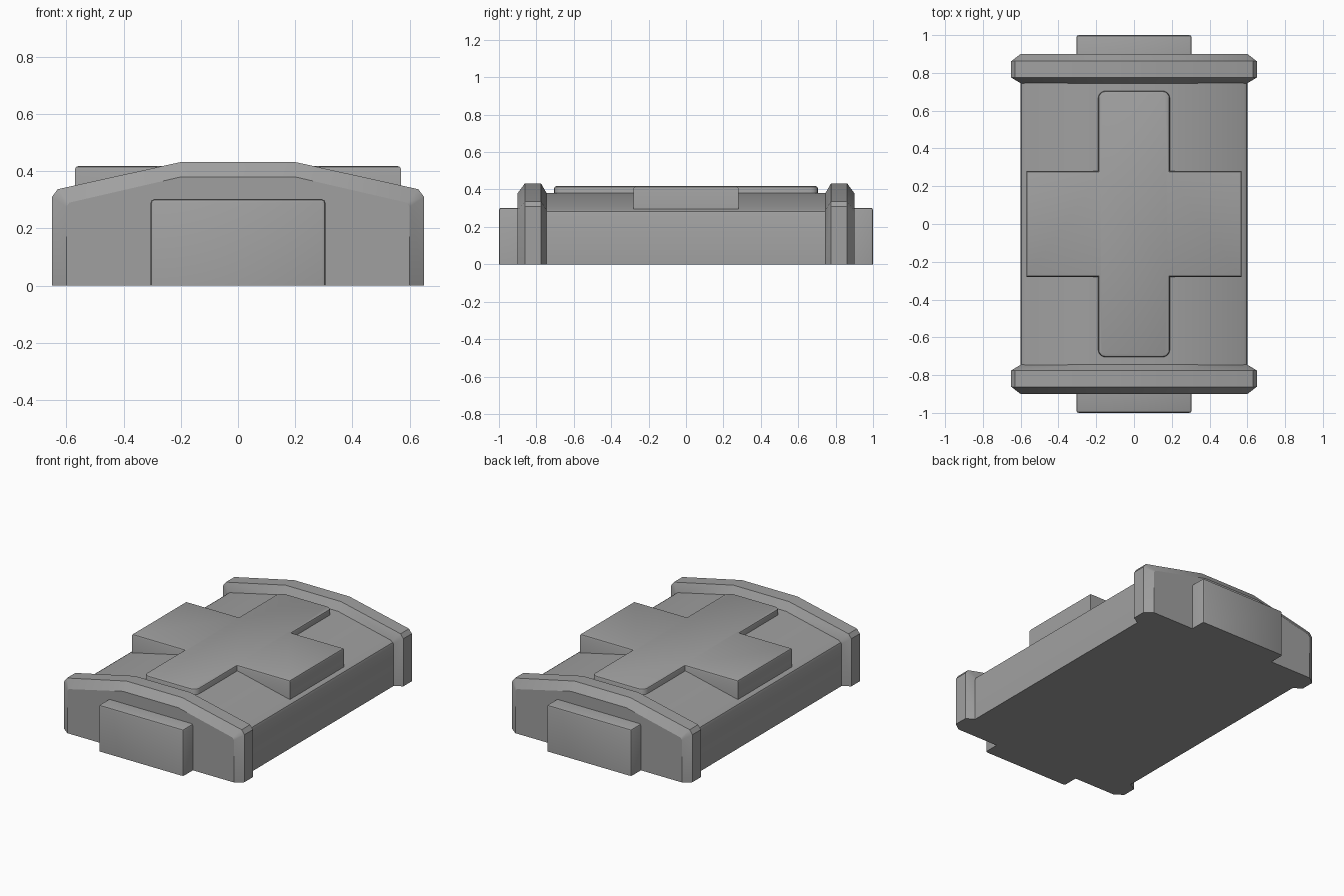
import bpy, bmesh

if "Cube" in bpy.data.objects:
    bpy.data.objects.remove(bpy.data.objects["Cube"])

# Single grey material
grey = bpy.data.materials.new("plain_grey")
grey.use_nodes = True
color = (0.35, 0.35, 0.35, 1)
grey.diffuse_color = color
grey.node_tree.nodes["Principled BSDF"].inputs["Base Color"].default_value = color


def finish(name, bm):
    """Turn a bmesh into a shaded, coloured object."""
    bmesh.ops.recalc_face_normals(bm, faces=bm.faces)
    mesh = bpy.data.meshes.new(name)
    bm.to_mesh(mesh)
    bm.free()
    for poly in mesh.polygons:
        poly.use_smooth = True
    mesh.set_sharp_from_angle(angle=0.5)
    mesh.materials.append(grey)
    obj = bpy.data.objects.new(name, mesh)
    bpy.context.collection.objects.link(obj)
    return obj


def loft(name, sections):
    """Skin mirrored half profiles (x, z) placed at successive y."""
    bm = bmesh.new()
    rings = []
    for y, half in sections:
        outline = half + [(-x, z) for x, z in reversed(half)]
        rings.append([bm.verts.new((x, y, z)) for x, z in outline])
    n = len(rings[0])
    for a, b in zip(rings, rings[1:]):
        for i in range(n):
            j = (i + 1) % n
            bm.faces.new((a[i], a[j], b[j], b[i]))
    bm.faces.new(rings[0])
    bm.faces.new(rings[-1])
    return finish(name, bm)


def bevel(bm, edges, width, segments):
    bmesh.ops.bevel(bm, geom=edges, offset=width, offset_type='OFFSET',
                    segments=segments, profile=0.5, affect='EDGES')


def prism(outline, z0, z1):
    """Extrude an xy outline from z0 to z1."""
    bm = bmesh.new()
    base = bm.faces.new([bm.verts.new((x, y, z0)) for x, y in outline])
    top = bmesh.ops.extrude_face_region(bm, geom=[base])["geom"]
    for v in top:
        if isinstance(v, bmesh.types.BMVert):
            v.co.z = z1
    bmesh.ops.recalc_face_normals(bm, faces=bm.faces)
    return bm


# Main body with a shallow pitched top
body = [(0.6, 0), (0.6, 0.27), (0.595, 0.283), (0.58, 0.293), (0.2, 0.38)]
loft("body", [(-0.82, body), (0.82, body)])

# Chamfered rims around both ends
inner = [(0.6, 0), (0.6, 0.275), (0.59, 0.29), (0.2, 0.38)]
outer = [(0.65, 0), (0.65, 0.31), (0.63, 0.337), (0.2, 0.432)]
for name, s in (("front_rim", -1), ("back_rim", 1)):
    loft(name, [(s * 0.745, inner), (s * 0.775, outer),
                (s * 0.862, outer), (s * 0.9, inner)])

# End tabs, softened everywhere but the base
for name, s in (("front_tab", -1), ("back_tab", 1)):
    bm = prism([(-0.305, s * 0.86), (0.305, s * 0.86),
                (0.305, s), (-0.305, s)], 0, 0.302)
    soft = [e for e in bm.edges if any(v.co.z > 0.1 for v in e.verts)
            and any(abs(v.co.y) > 0.95 for v in e.verts)]
    bevel(bm, soft, 0.012, 2)
    finish(name, bm)

# Raised cross with rounded long arms
quarter = [(0.57, 0.28), (0.19, 0.28), (0.19, 0.705)]
outline = (quarter + [(-x, y) for x, y in reversed(quarter)]
           + [(-x, -y) for x, y in quarter]
           + [(x, -y) for x, y in reversed(quarter)])
bm = prism(outline, 0.26, 0.418)
bevel(bm, [e for e in bm.edges
           if all(abs(v.co.y) > 0.6 for v in e.verts)
           and abs(e.verts[0].co.z - e.verts[1].co.z) > 0.1], 0.04, 4)
bevel(bm, [e for e in bm.edges if all(v.co.z > 0.41 for v in e.verts)], 0.012, 2)
finish("raised_cross", bm)
